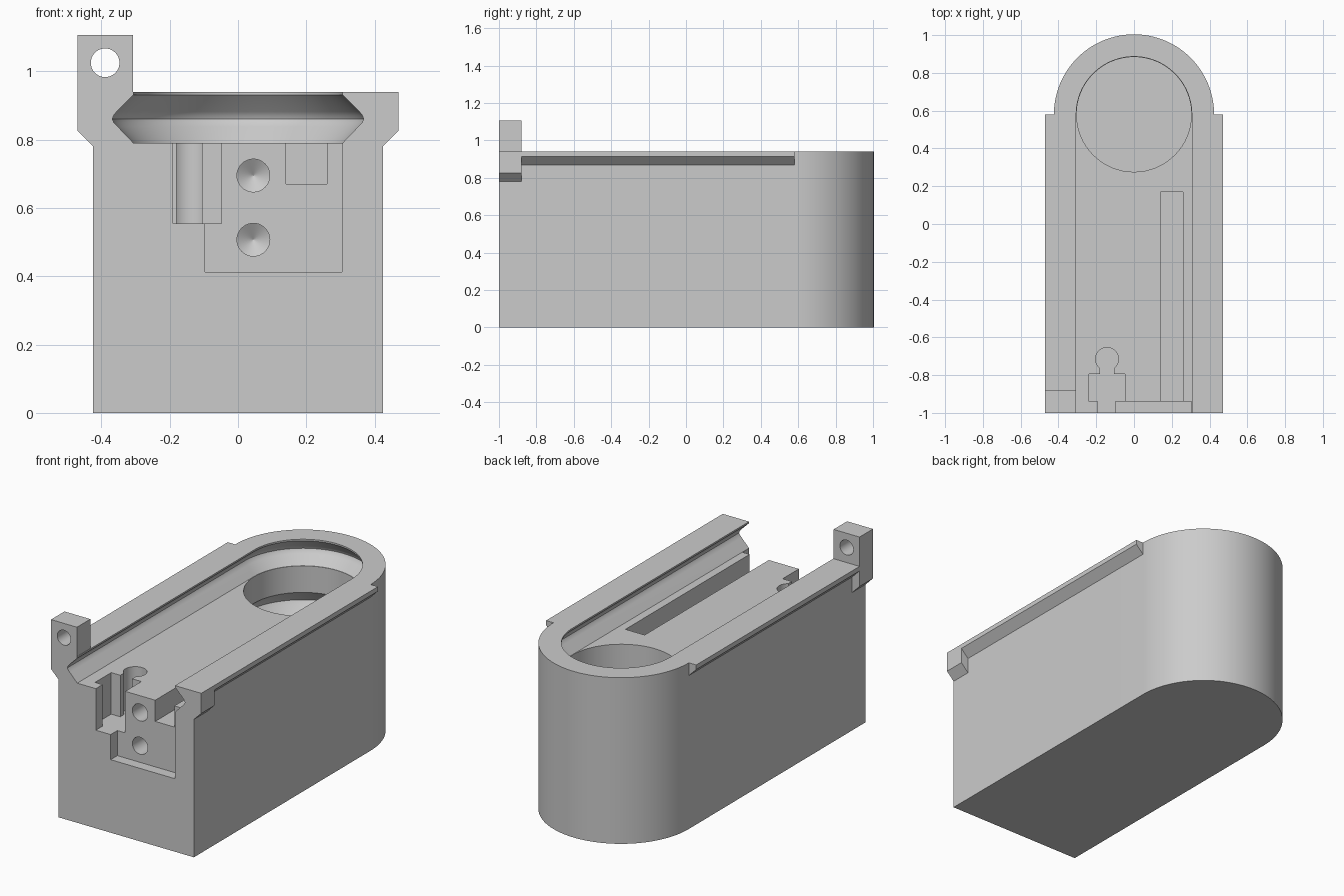
import bpy, bmesh, math
from mathutils import Vector

if "Cube" in bpy.data.objects:
    bpy.data.objects.remove(bpy.data.objects["Cube"])

grey = bpy.data.materials.new("plain grey")
grey.diffuse_color = (0.6, 0.6, 0.6, 1)
grey.use_nodes = True
grey.node_tree.nodes["Principled BSDF"].inputs["Base Color"].default_value = grey.diffuse_color

ARC_Y = 0.58      # centre of the rounded back end
TOP = 0.94        # top of the body
FLOOR = 0.79      # floor of the channel


def loft(name, rings):
    """Closed solid through rings that share one point count."""
    bm = bmesh.new()
    loops = [[bm.verts.new(p) for p in ring] for ring in rings]
    n = len(loops[0])
    for a, b in zip(loops, loops[1:]):
        for i in range(n):
            j = (i + 1) % n
            bm.faces.new((a[i], a[j], b[j], b[i]))
    bm.faces.new(loops[0][::-1])
    bm.faces.new(loops[-1])
    bmesh.ops.recalc_face_normals(bm, faces=bm.faces)
    mesh = bpy.data.meshes.new(name)
    bm.to_mesh(mesh)
    bm.free()
    mesh.materials.append(grey)
    ob = bpy.data.objects.new(name, mesh)
    bpy.context.collection.objects.link(ob)
    return ob


def stadium(w, z, front, steps=64):
    """Straight sides from the front, half circle at the back."""
    arc = [(w * math.cos(math.pi * i / steps),
            ARC_Y + w * math.sin(math.pi * i / steps), z) for i in range(steps + 1)]
    return [(-w, front, z), (w, front, z)] + arc


def circle(cx, cy, r, z, n=64):
    return [(cx + r * math.cos(2 * math.pi * i / n),
             cy + r * math.sin(2 * math.pi * i / n), z) for i in range(n)]


def circle_y(cx, cz, r, y, n=40):
    return [(cx + r * math.cos(2 * math.pi * i / n), y,
             cz + r * math.sin(2 * math.pi * i / n)) for i in range(n)]


def box(name, x0, x1, y0, y1, z0, z1):
    return loft(name, [[(x0, y0, z), (x1, y0, z), (x1, y1, z), (x0, y1, z)]
                       for z in (z0, z1)])


def prism_y(name, profile, y0, y1):
    return loft(name, [[(x, y, z) for x, z in profile] for y in (y0, y1)])


def cut(ob, cutter):
    mod = ob.modifiers.new("cut", 'BOOLEAN')
    mod.operation, mod.solver, mod.object = 'DIFFERENCE', 'EXACT', cutter
    bpy.context.view_layer.objects.active = ob
    bpy.ops.object.modifier_apply(modifier=mod.name)
    bpy.data.objects.remove(cutter)


# Main block with a rounded back
body = loft("body", [stadium(0.424, 0, -1), stadium(0.424, TOP, -1)])

# Undercut channel, open at the front
groove = [(0.306, FLOOR), (0.352, 0.838), (0.363, 0.849), (0.368, 0.86),
          (0.364, 0.871), (0.355, 0.882), (0.306, 0.931), (0.306, 1.0)]
cut(body, loft("channel_cutter", [stadium(w, z, -1.1) for w, z in groove]))

# Round well in the floor with an undercut ring at its base
well = [(0.304, 0.50), (0.352, 0.55), (0.365, 0.57), (0.352, 0.59),
        (0.304, 0.64), (0.304, 0.80)]
cut(body, loft("well_cutter", [circle(0, ARC_Y, r, z) for r, z in well]))

# Front recess, long slot and keyed pocket
for dims in [(-0.097, 0.305, -1.1, -0.94, 0.413, 0.80),
             (0.14, 0.26, -0.96, 0.17, 0.67, 0.82),
             (-0.237, -0.048, -0.94, -0.795, 0.555, 0.82),
             (-0.19, -0.09, -1.1, -0.90, 0.555, 0.82),
             (-0.18, -0.106, -0.82, -0.72, 0.555, 0.82)]:
    cut(body, box("pocket_cutter", *dims))
cut(body, loft("pocket_cutter", [circle(-0.143, -0.715, 0.061, z, 40)
                                 for z in (0.555, 0.82)]))

# Two drilled holes with pointed ends
for z in (0.695, 0.507):
    cut(body, loft("drill_cutter", [circle_y(0.045, z, r, y) for r, y in
                                    [(0.048, -0.97), (0.048, -0.82), (0.001, -0.79)]]))

# Side rails
for side, label in ((-1, "left"), (1, "right")):
    rail = [(0.424, 0.868), (0.47, 0.914), (0.47, TOP), (0.424, TOP)]
    prism_y(label + "_rail", [(side * x, z) for x, z in rail], -0.88, ARC_Y)

# Front lug on the right, upright lug with an eyelet on the left
prism_y("right_lug", [(0.424, 0.78), (0.47, 0.826), (0.47, TOP), (0.424, TOP)], -1, -0.88)
post = prism_y("left_post", [(-0.424, 0.78), (-0.47, 0.826), (-0.47, 1.106),
                             (-0.308, 1.106), (-0.308, TOP), (-0.424, TOP)], -1, -0.88)
cut(post, loft("eyelet_cutter", [circle_y(-0.389, 1.025, 0.042, y) for y in (-1.1, -0.8)]))

# Smooth curved walls, keep edges crisp
for ob in list(bpy.context.scene.objects):
    bpy.ops.object.select_all(action='DESELECT')
    ob.select_set(True)
    bpy.context.view_layer.objects.active = ob
    bpy.ops.object.shade_smooth_by_angle(angle=math.radians(30))
